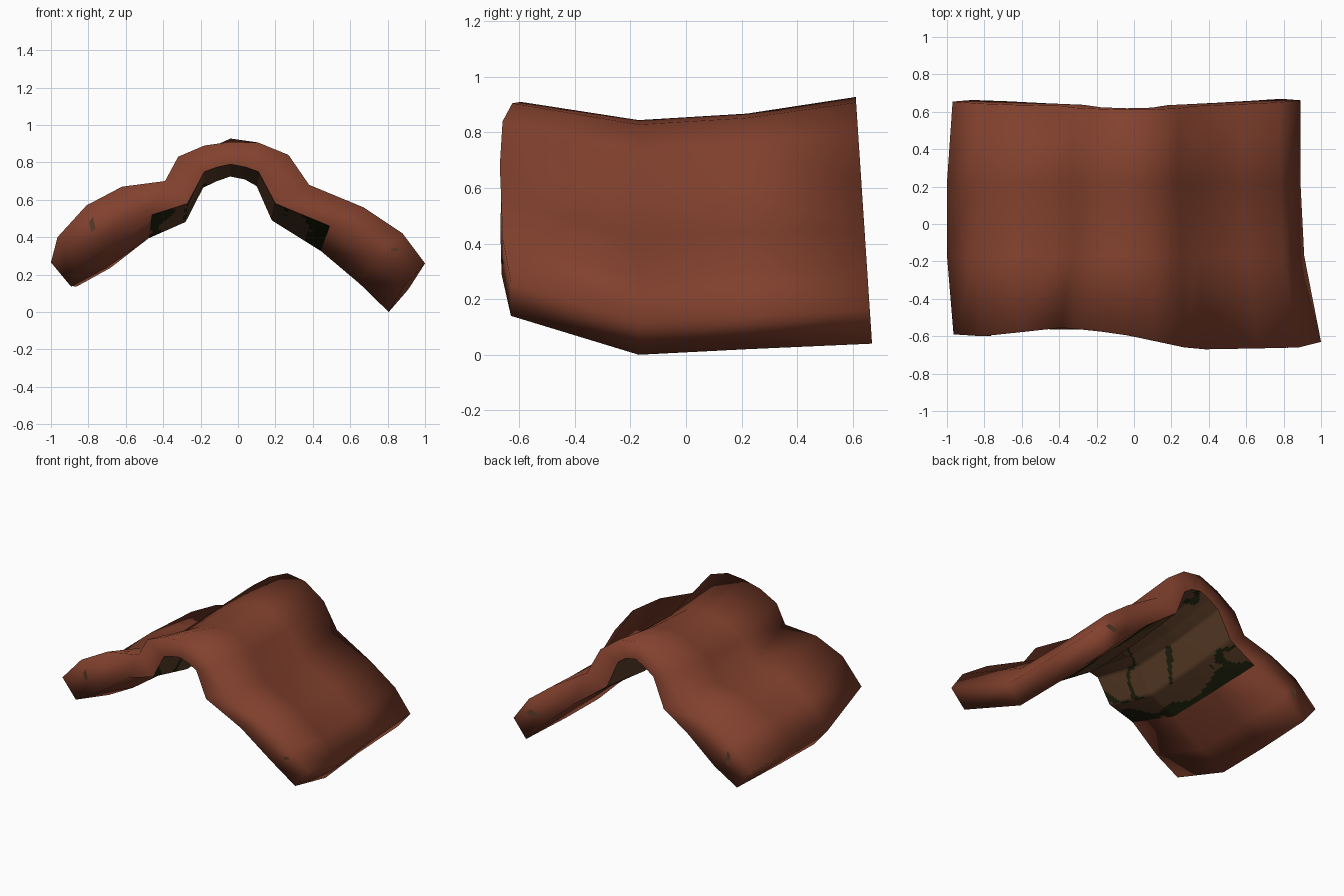
import bpy
from mathutils import Vector, noise

if "Cube" in bpy.data.objects:
    bpy.data.objects.remove(bpy.data.objects["Cube"])


def material(name, rgb):
    m = bpy.data.materials.new(name)
    m.diffuse_color = (*rgb, 1)
    m.use_nodes = True
    m.node_tree.nodes["Principled BSDF"].inputs["Base Color"].default_value = m.diffuse_color
    return m


CLAY = material("rust clay", (0.225, 0.053, 0.027))
EARTH = material("dark earth", (0.105, 0.047, 0.021))
MOSS = material("dark moss", (0.0144, 0.016, 0.004))

# front cross-section: top skin (x, y, z) and matching underside (x, z)
TOP = [(-.965, -.59, .40), (-.81, -.60, .57), (-.62, -.58, .67), (-.39, -.555, .70),
       (-.32, -.56, .83), (-.18, -.575, .89), (-.04, -.595, .91), (.11, -.625, .905),
       (.27, -.66, .84), (.38, -.67, .68), (.67, -.665, .56), (.88, -.66, .42), (1.0, -.63, .26)]
UNDER = [(-.86, .27), (-.68, .37), (-.46, .52), (-.27, .58), (-.18, .75), (-.11, .775),
         (-.04, .79), (.04, .775), (.11, .75), (.20, .58), (.49, .46), (.72, .29), (.89, .14)]
# stations along the tile: y, dz ridge, dz left, dz right, dx left, dx right
STATIONS = [(None, 0, 0, 0, 0, 0),
            (-.17, -.06, -.135, -.14, -.035, -.09),
            (.22, -.035, -.13, -.12, -.035, -.11),
            (.61, .03, -.135, -.10, -.005, -.11)]
N, M = len(TOP), len(STATIONS)


def place(x, y, z, st):
    u = min(1, abs(x) / .95)
    w = min(1, u * 1.8)
    sy, ridge, left, right, dxl, dxr = st
    dz, dx = (left, dxl) if x < 0 else (right, dxr)
    z += ridge * (1 - w) + dz * w
    if sy is not None:
        # the back edge leans outward towards the bottom
        y = sy + (.066 * (.94 - z) if sy > .5 else 0)
    return Vector((x + dx * u, y, z))


def front_y(k):
    # front edge position of the underside, following the top edge
    x = UNDER[k][0]
    if k in (0, N - 1):
        return TOP[k][1]
    for a, b in zip(TOP, TOP[1:]):
        if a[0] <= x <= b[0]:
            return a[1] + (b[1] - a[1]) * (x - a[0]) / (b[0] - a[0])


top = [[place(*p, st) for p in TOP] for st in STATIONS]
under = [[place(UNDER[k][0], front_y(k), UNDER[k][1], st) for k in range(N)] for st in STATIONS]


def make(name, verts, faces, mats, index=None):
    me = bpy.data.meshes.new(name)
    me.from_pydata(verts, [], faces)
    for m in mats:
        me.materials.append(m)
    for k, p in enumerate(me.polygons):
        p.use_smooth = True
        p.material_index = index[k] if index else 0
    ob = bpy.data.objects.new(name, me)
    bpy.context.collection.objects.link(ob)
    return ob


# ridge tile: top skin, four edges and the two bare wings of the underside
LO, HI = 2, 10
T = lambda i, j: j * N + i
U = lambda i, j: N * M + j * N + i
faces = []
for i in range(N - 1):
    for j in range(M - 1):
        faces.append((T(i, j), T(i + 1, j), T(i + 1, j + 1), T(i, j + 1)))
        if not LO <= i < HI:
            faces.append((U(i, j + 1), U(i + 1, j + 1), U(i + 1, j), U(i, j)))
    faces.append((U(i, 0), U(i + 1, 0), T(i + 1, 0), T(i, 0)))
    b = M - 1
    faces.append((T(i, b), T(i + 1, b), U(i + 1, b), U(i, b)))
for j in range(M - 1):
    r = N - 1
    faces.append((U(0, j + 1), U(0, j), T(0, j), T(0, j + 1)))
    faces.append((U(r, j), U(r, j + 1), T(r, j + 1), T(r, j)))
make("ridge_tile", [v for row in top + under for v in row], faces, [CLAY])

# underside lining: finely divided so the moss can follow an irregular outline
K, L = 12, 24
cols, rows = (HI - LO) * K + 1, (M - 1) * L + 1
verts = []
for b in range(rows):
    j = min(b // L, M - 2)
    v = b / L - j
    for a in range(cols):
        i = min(a // K, HI - LO - 1)
        u = a / K - i
        i += LO
        front = under[j][i].lerp(under[j][i + 1], u)
        back = under[j + 1][i].lerp(under[j + 1][i + 1], u)
        verts.append(front.lerp(back, v))
faces, index = [], []
for b in range(rows - 1):
    for a in range(cols - 1):
        q = (b * cols + a, (b + 1) * cols + a, (b + 1) * cols + a + 1, b * cols + a + 1)
        faces.append(q)
        c = verts[q[0]]
        n = noise.noise(Vector((c.x * 5 + 3, c.y * 4, 1.7)))
        edge = abs(c.x) > .395 + .13 * n
        vein = abs(n) < .06 and noise.noise(Vector((c.x * 3, c.y * 3, 8))) > .08
        # clay shows again along the ragged outer rim
        bare = c.x < -.485 + .05 * noise.noise(Vector((c.y * 5, 2, 4)))
        index.append(2 if bare else 1 if edge or vein else 0)
make("underside_lining", verts, faces, [EARTH, MOSS, CLAY], index)

# small worn spots on the end faces: column, station, side, (across, down), half size
for name, i, j, s, at, r in (("front_left", 0, 0, -1, (.85, .42), .13),
                             ("front_right", 11, 0, -1, (.2, .42), .09),
                             ("back_left", 0, 3, 1, (.8, .45), .16),
                             ("back_right", 11, 3, 1, (.2, .45), .2)):
    def spot(u, v):
        u, v = at[0] + u * r, at[1] + v * r
        p = top[j][i].lerp(top[j][i + 1], u).lerp(under[j][i].lerp(under[j][i + 1], u), v)
        return p + Vector((0, s * .004, 0))
    quad = [spot(-1, 1), spot(.2, .9), spot(1, -1), spot(-.1, -.8)]
    make("worn_spot_" + name, quad, [(0, 1, 2, 3) if s < 0 else (3, 2, 1, 0)], [EARTH])
